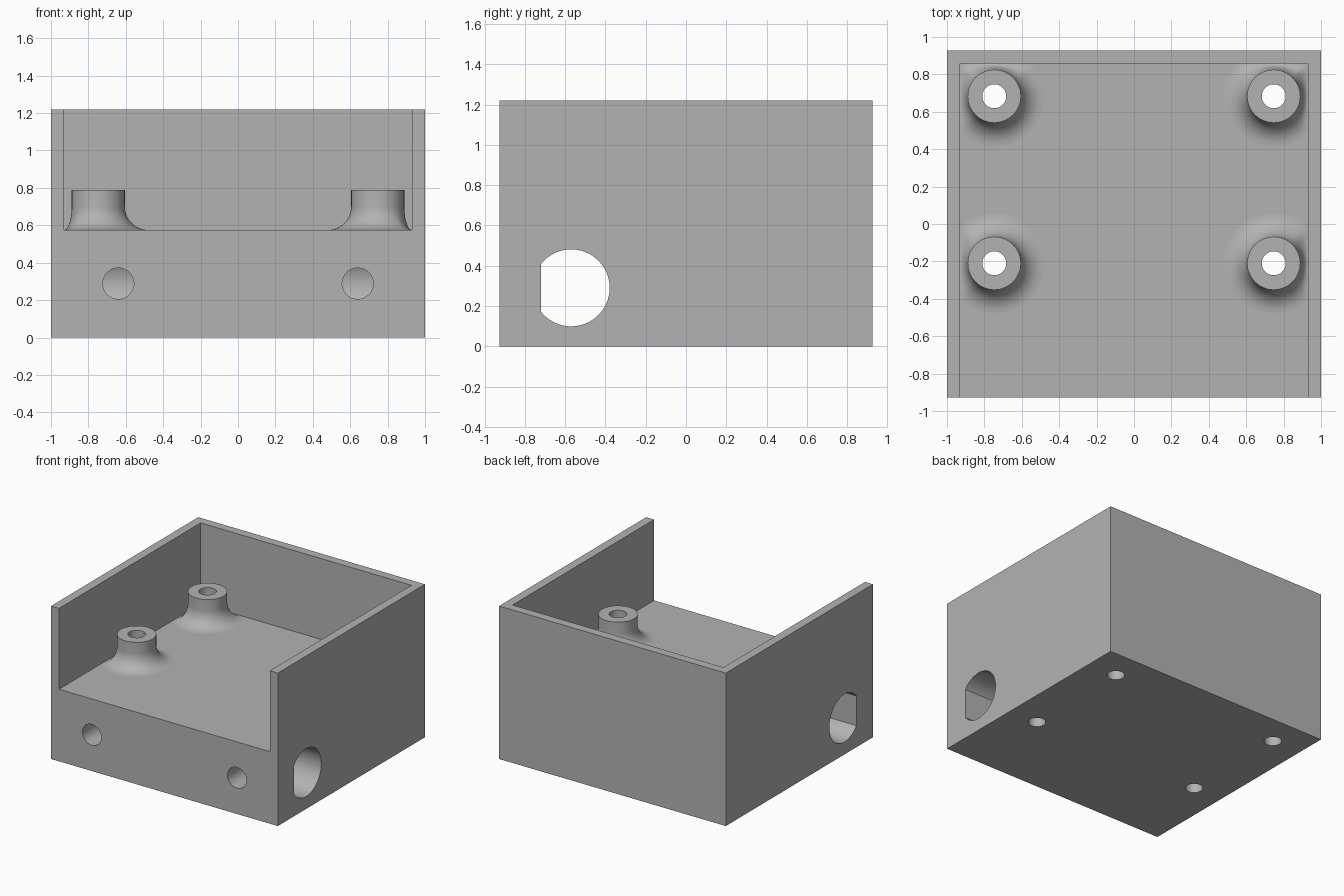
import bpy, bmesh, math
from mathutils import Matrix, Vector

if "Cube" in bpy.data.objects:
    bpy.data.objects.remove(bpy.data.objects["Cube"], do_unlink=True)

HALF_Y, HEIGHT, FLOOR, WALL = 0.927, 1.22, 0.575, 0.07
POST_X, POST_YS, POST_TOP = 0.747, (0.683, -0.21), 0.79
POST_R, BORE_R, FILLET = 0.142, 0.064, 0.125

grey = bpy.data.materials.new("plain grey")
grey.use_nodes = True
GREY = (0.45, 0.45, 0.45, 1)
grey.diffuse_color = GREY
grey.node_tree.nodes["Principled BSDF"].inputs["Base Color"].default_value = GREY


def make_object(name, bm):
    bmesh.ops.recalc_face_normals(bm, faces=bm.faces)
    mesh = bpy.data.meshes.new(name)
    bm.to_mesh(mesh)
    bm.free()
    mesh.materials.append(grey)
    obj = bpy.data.objects.new(name, mesh)
    bpy.context.collection.objects.link(obj)
    return obj


def box(name, low, high):
    low, high = Vector(low), Vector(high)
    bm = bmesh.new()
    bmesh.ops.create_cube(bm, size=1, matrix=Matrix.Translation((low + high) / 2)
                          @ Matrix.Diagonal((*(high - low), 1)))
    return make_object(name, bm)


def rod(name, centre, radius, length, axis, sides=64):
    turn = {"X": Matrix.Rotation(math.pi / 2, 4, "Y"),
            "Y": Matrix.Rotation(math.pi / 2, 4, "X"), "Z": Matrix()}[axis]
    bm = bmesh.new()
    bmesh.ops.create_cone(bm, cap_ends=True, segments=sides, radius1=radius, radius2=radius,
                          depth=length, matrix=Matrix.Translation(centre) @ turn)
    return make_object(name, bm)


def activate(obj):
    bpy.ops.object.select_all(action="DESELECT")
    obj.select_set(True)
    bpy.context.view_layer.objects.active = obj


def cut(target, cutter):
    activate(target)
    mod = target.modifiers.new("cut", "BOOLEAN")
    mod.operation, mod.solver, mod.object = "DIFFERENCE", "EXACT", cutter
    bpy.ops.object.modifier_apply(modifier=mod.name)
    bpy.data.objects.remove(cutter, do_unlink=True)


def smooth(obj):
    activate(obj)
    bpy.ops.object.shade_smooth_by_angle(angle=math.radians(30))


# Housing: solid base with three walls, open at the front
housing = box("housing", (-1, -HALF_Y, 0), (1, HALF_Y, HEIGHT))
cut(housing, box("cavity_cutter", (WALL - 1, -2, FLOOR), (1 - WALL, HALF_Y - WALL, 2)))

# Cross tunnel with a flat front side
tunnel = rod("tunnel_cutter", (0, -0.57, 0.29), 0.191, 3, "X", 96)
cut(tunnel, box("flat_cutter", (-2, -1, 0), (2, -0.72, 1)))
cut(housing, tunnel)

# Front holes into the tunnel, and screw bores through the base
for side in (-1, 1):
    cut(housing, rod("front_hole_cutter", (side * 0.64, -0.85, 0.289), 0.083, 0.56, "Y"))
    for y in POST_YS:
        cut(housing, rod("bore_cutter", (side * POST_X, y, 0.5), BORE_R, 1.4, "Z"))
smooth(housing)


def screw_post(name, side, y, sides=64, steps=10):
    """Hollow post whose flared foot narrows where a wall is close."""
    bm = bmesh.new()
    rings = []
    for i in range(sides):
        a = 2 * math.pi * i / sides
        c, s = math.cos(a), math.sin(a)
        reach = POST_R + FILLET
        if c * side > 0:
            reach = min(reach, (1 - WALL - POST_X) / (c * side))
        if s > 0:
            reach = min(reach, (HALF_Y - WALL - y) / s)
        flare = reach - POST_R
        profile = [(BORE_R, FLOOR), (BORE_R, POST_TOP), (POST_R, POST_TOP)]
        for k in range(steps + 1):
            t = math.pi / 2 * k / steps
            profile.append((POST_R + flare * (1 - math.cos(t)),
                            FLOOR + FILLET * (1 - math.sin(t))))
        rings.append([bm.verts.new((side * POST_X + r * c, y + r * s, z)) for r, z in profile])
    for i in range(sides):
        here, there = rings[i], rings[(i + 1) % sides]
        for k in range(len(here) - 1):
            bm.faces.new((here[k], there[k], there[k + 1], here[k + 1]))
    smooth(make_object(name, bm))


# Four screw posts
for side, label in ((-1, "right"), (1, "left")):
    for y, place in zip(POST_YS, ("back", "front")):
        screw_post(f"{place}_{label}_screw_post", side, y)
